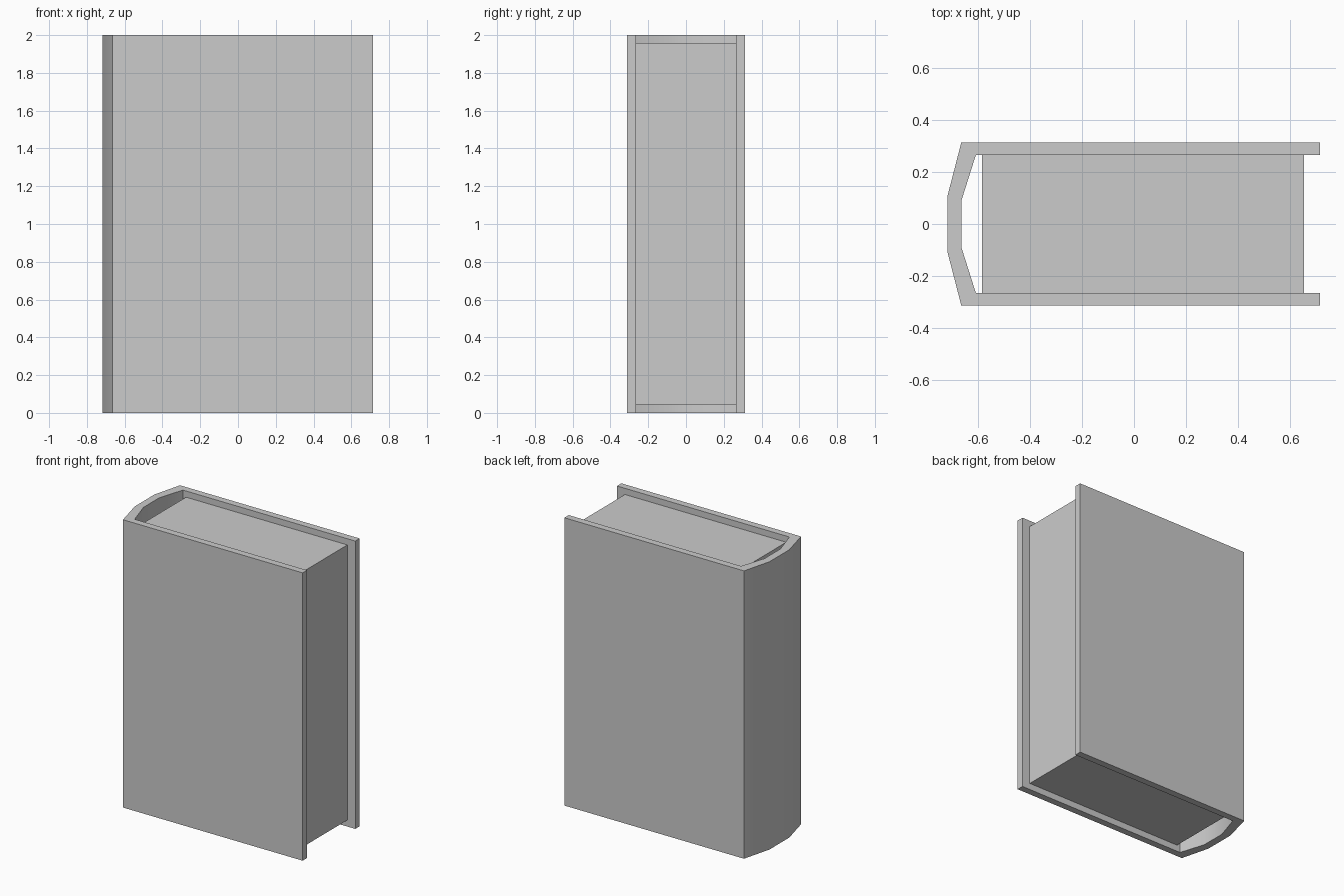
import bpy
import bmesh
import math

HEIGHT = 2.0

if "Cube" in bpy.data.objects:
    bpy.data.objects.remove(bpy.data.objects["Cube"], do_unlink=True)

GREY = (0.6, 0.6, 0.6, 1.0)
grey = bpy.data.materials.new("plain grey")
grey.use_nodes = True
grey.diffuse_color = GREY
grey.node_tree.nodes["Principled BSDF"].inputs["Base Color"].default_value = GREY


def extrude_outline(name, outline, bottom, top):
    """Make a prism from a flat outline."""
    bm = bmesh.new()
    face = bm.faces.new([bm.verts.new((x, y, bottom)) for x, y in outline])
    new = bmesh.ops.extrude_face_region(bm, geom=[face])["geom"]
    verts = [v for v in new if isinstance(v, bmesh.types.BMVert)]
    bmesh.ops.translate(bm, verts=verts, vec=(0, 0, top - bottom))
    bmesh.ops.recalc_face_normals(bm, faces=bm.faces)
    mesh = bpy.data.meshes.new(name)
    bm.to_mesh(mesh)
    bm.free()
    mesh.materials.append(grey)
    obj = bpy.data.objects.new(name, mesh)
    bpy.context.collection.objects.link(obj)
    return obj


def mirrored(half):
    """Continue a half outline with its mirror image in y."""
    return half + [(x, -y) for x, y in reversed(half)]


# Cover: two boards joined by a faceted spine
outer = mirrored([(0.716, 0.313), (-0.665, 0.313), (-0.718, 0.108)])
inner = mirrored([(0.716, 0.265), (-0.609, 0.265), (-0.665, 0.088)])
cover = extrude_outline("cover", outer + inner[::-1], 0, HEIGHT)

# Page block, set in from the cover edges and the spine
pages = extrude_outline("pages", mirrored([(0.655, 0.265), (-0.585, 0.265)]), 0.045, 1.957)

# Soft shading across the spine facets, sharp corners elsewhere
bpy.ops.object.select_all(action="DESELECT")
cover.select_set(True)
bpy.context.view_layer.objects.active = cover
bpy.ops.object.shade_smooth_by_angle(angle=math.radians(30))
